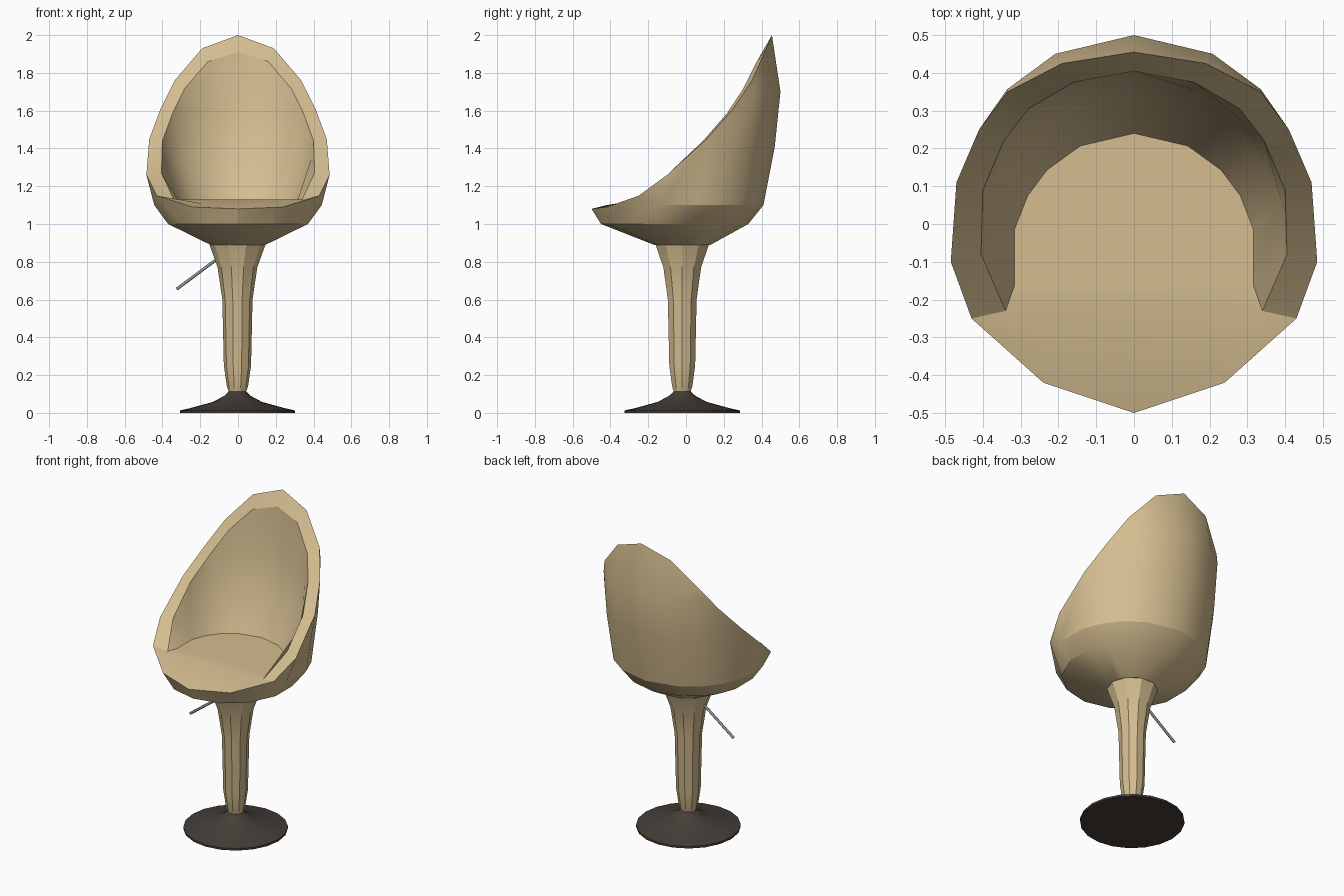
import bpy, bmesh, math
from mathutils import Vector

cube = bpy.data.objects.get("Cube")
if cube:
    bpy.data.objects.remove(cube)


def material(name, r, g, b):
    m = bpy.data.materials.new(name)
    m.use_nodes = True
    m.diffuse_color = (r, g, b, 1)
    m.node_tree.nodes["Principled BSDF"].inputs["Base Color"].default_value = (r, g, b, 1)
    return m


beige = material("beige", 0.66, 0.51, 0.28)
dark_brown = material("dark brown", 0.06, 0.048, 0.04)
grey = material("steel grey", 0.3, 0.3, 0.3)


def finish(bm, name, mat, angle):
    bmesh.ops.recalc_face_normals(bm, faces=bm.faces)
    mesh = bpy.data.meshes.new(name)
    bm.to_mesh(mesh)
    bm.free()
    mesh.materials.append(mat)
    obj = bpy.data.objects.new(name, mesh)
    bpy.context.collection.objects.link(obj)
    bpy.ops.object.select_all(action="DESELECT")
    obj.select_set(True)
    bpy.context.view_layer.objects.active = obj
    bpy.ops.object.shade_smooth_by_angle(angle=math.radians(angle))
    return obj


def bridge(bm, a, b):
    """Join two closed rings, skipping corners the rings share."""
    for i in range(len(a)):
        j = (i + 1) % len(a)
        corners = list(dict.fromkeys([a[i], a[j], b[j], b[i]]))
        if len(corners) > 2:
            bm.faces.new(corners)


def lathe(name, profile, sides, center, mat, angle):
    bm = bmesh.new()
    rings = []
    for r, z in profile:
        rings.append([bm.verts.new((center[0] + r * math.cos(2 * math.pi * i / sides),
                                    center[1] + r * math.sin(2 * math.pi * i / sides), z))
                      for i in range(sides)])
    for a, b in zip(rings, rings[1:]):
        bridge(bm, a, b)
    bm.faces.new(rings[0])
    bm.faces.new(rings[-1])
    return finish(bm, name, mat, angle)


# Shell: columns run from front to back, mirrored across x
COLUMNS = [0, 26, 51, 77, 103, 120, 135, 154, 180]
OUTER_RIM = [(0, -.5, 1.08), (.24, -.42, 1.09), (.43, -.25, 1.15), (.485, -.1, 1.26),
             (.47, .11, 1.45), (.41, .25, 1.61), (.335, .35, 1.76), (.19, .425, 1.93), (0, .455, 2)]
INNER_RIM = [(0, -.42, 1.1), (.2, -.36, 1.11), (.34, -.23, 1.13), (.405, -.08, 1.27),
             (.4, .09, 1.44), (.345, .22, 1.59), (.28, .305, 1.72), (.16, .375, 1.86), (0, .405, 1.91)]
# Levels: height, half width, centre y, half depth
OUTER_LEVELS = [(.89, .15, -.02, .15), (1, .38, -.06, .39), (1.1, .455, -.045, .455),
                (1.41, .475, -.02, .49), (1.7, .475, .01, .49)]
INNER_LEVELS = [(1.13, .325, -.09, .33), (1.35, .4, -.02, .36), (1.6, .4, 0, .39)]


def mirrored(half):
    return half + [(-x, y, z) for x, y, z in half[-2:0:-1]]


def surface(bm, rim, levels):
    """Rings cut off by a slanting rim: levels above it collapse onto it."""
    rim_verts = [bm.verts.new(p) for p in mirrored(rim)]
    rings = []
    for z, rx, cy, ry in levels:
        half = [(rx * math.sin(math.radians(t)), cy - ry * math.cos(math.radians(t)), z)
                for t in COLUMNS]
        rings.append([v if z > v.co.z - 0.05 else bm.verts.new(p)
                      for p, v in zip(mirrored(half), rim_verts)])
    rings.append(rim_verts)
    for a, b in zip(rings, rings[1:]):
        bridge(bm, a, b)
    return rings


bm = bmesh.new()
outer = surface(bm, OUTER_RIM, OUTER_LEVELS)
inner = surface(bm, INNER_RIM, INNER_LEVELS)
bridge(bm, outer[-1], inner[-1])
bm.faces.new(outer[0])
# Seat floor: flat at the back, falling towards the front lip
floor = inner[0]
bm.faces.new(floor[2:-1])
bm.faces.new([floor[1], floor[2], floor[-2], floor[-1]])
bm.faces.new([floor[0], floor[1], floor[-1]])
finish(bm, "seat_shell", beige, 27)

# Pedestal
AXIS = (-.003, -.02)
lathe("stem", [(.046, .11), (.056, .14), (.072, .25), (.08, .6), (.105, .77), (.15, .895)],
      10, AXIS, beige, 30)
lathe("base", [(.305, 0), (.305, .013), (.25, .025), (.13, .058), (.07, .09), (.04, .118)],
      20, AXIS, dark_brown, 40)

# Height lever, sloping down from the stem
start, end = Vector((-.09, -.02, .83)), Vector((-.325, -.02, .655))
bpy.ops.mesh.primitive_cylinder_add(vertices=8, radius=.008, depth=(end - start).length,
                                    location=(start + end) / 2)
lever = bpy.context.object
lever.name = "height_lever"
lever.rotation_euler = (end - start).to_track_quat("Z", "Y").to_euler()
lever.data.materials.append(grey)
bpy.ops.object.shade_smooth_by_angle(angle=math.radians(50))
